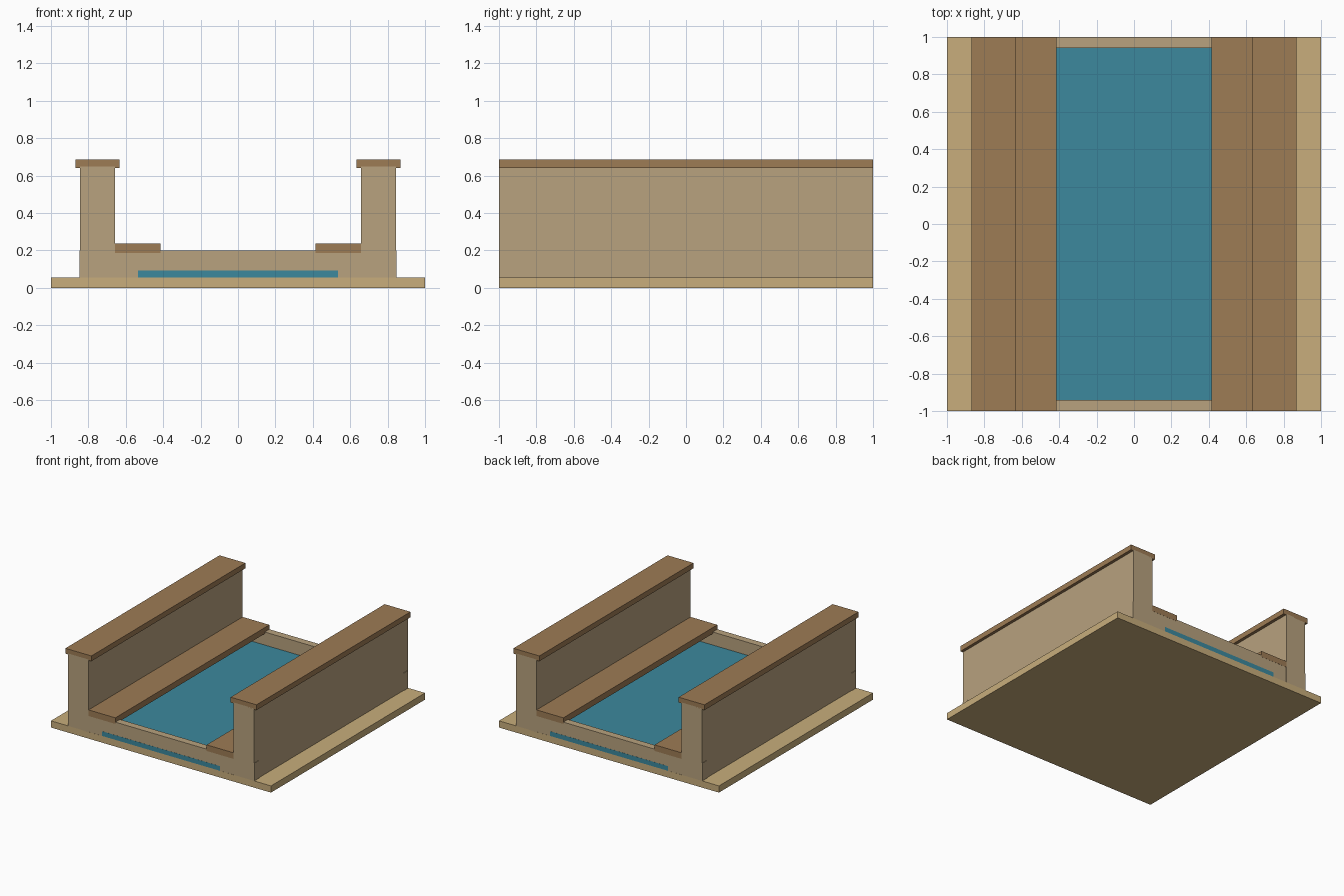
import bpy

if "Cube" in bpy.data.objects:
    bpy.data.objects.remove(bpy.data.objects["Cube"])


def material(name, rgb):
    m = bpy.data.materials.new(name)
    m.diffuse_color = (*rgb, 1.0)
    m.use_nodes = True
    m.node_tree.nodes["Principled BSDF"].inputs["Base Color"].default_value = m.diffuse_color
    return m


SAND = material("sand", (0.58, 0.42, 0.20))
STONE = material("stone", (0.48, 0.36, 0.21))
COPING = material("coping", (0.34, 0.20, 0.09))
WATER = material("water", (0.045, 0.25, 0.34))


def box(name, x, y, z, mat):
    """Box given as (min, max) ranges on each axis."""
    bpy.ops.mesh.primitive_cube_add(size=1)
    ob = bpy.context.object
    ob.name = name
    ob.location = [(a + b) / 2 for a, b in (x, y, z)]
    ob.scale = [b - a for a, b in (x, y, z)]
    bpy.ops.object.transform_apply(location=True, rotation=False, scale=True)
    ob.data.materials.append(mat)
    return ob


def mirrored(r, s):
    return tuple(sorted((r[0] * s, r[1] * s)))


FULL = (-1.0, 1.0)

# Ground slab and the water sheet
box("base_slab", FULL, FULL, (0.0, 0.055), SAND)
box("water", (-0.535, 0.535), FULL, (0.055, 0.093), WATER)

# Side walls with their coping, and the walkway ledges
for side, s in (("left", -1), ("right", 1)):
    box(f"{side}_wall", mirrored((0.658, 0.844), s), FULL, (0.05, 0.65), STONE)
    box(f"{side}_wall_cap", mirrored((0.633, 0.868), s), FULL, (0.642, 0.686), COPING)
    box(f"{side}_ledge", mirrored((0.415, 0.66), s), FULL, (0.186, 0.236), COPING)

# Low sills closing the channel at both ends
for end, s in (("front", -1), ("back", 1)):
    box(f"{end}_sill", (-0.848, 0.848), mirrored((0.94, 0.999), s), (0.05, 0.2), STONE)
